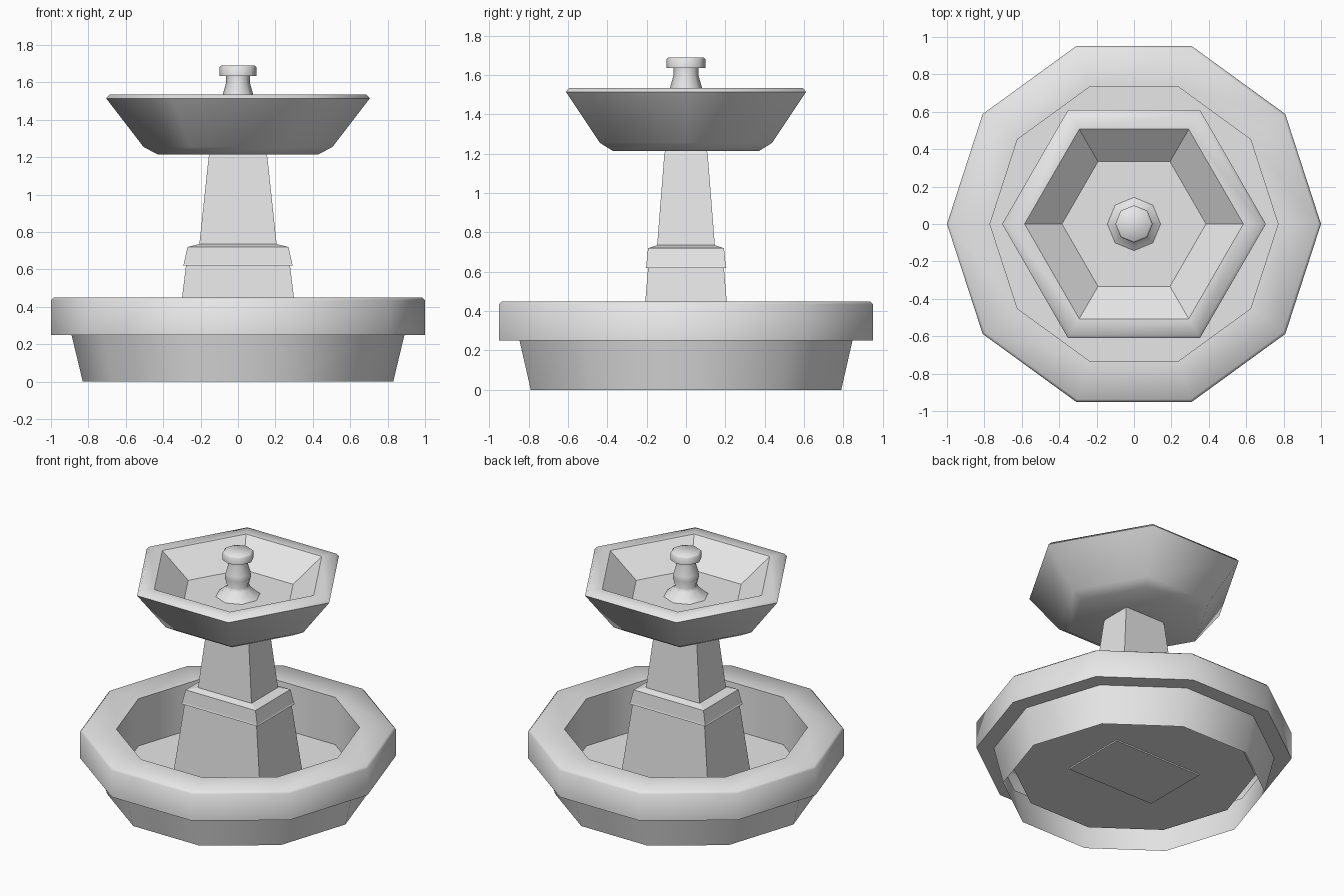
import bpy
import bmesh
from math import cos, sin, pi, radians

if "Cube" in bpy.data.objects:
    bpy.data.objects.remove(bpy.data.objects["Cube"], do_unlink=True)

stone = bpy.data.materials.new("grey_stone")
stone.use_nodes = True
stone.diffuse_color = (0.8, 0.8, 0.8, 1)
stone.node_tree.nodes["Principled BSDF"].inputs["Base Color"].default_value = (0.8, 0.8, 0.8, 1)


def loft(name, rings, cap_bottom, cap_top, smooth):
    """Skin a stack of counter-clockwise rings and close the chosen ends."""
    bm = bmesh.new()
    loops = [[bm.verts.new(p) for p in ring] for ring in rings]
    n = len(loops[0])
    for a, b in zip(loops, loops[1:]):
        for i in range(n):
            j = (i + 1) % n
            bm.faces.new((a[i], a[j], b[j], b[i]))
    if cap_bottom:
        bm.faces.new(loops[0][::-1])
    if cap_top:
        bm.faces.new(loops[-1])
    mesh = bpy.data.meshes.new(name)
    bm.to_mesh(mesh)
    bm.free()
    mesh.materials.append(stone)
    obj = bpy.data.objects.new(name, mesh)
    bpy.context.collection.objects.link(obj)
    if smooth:
        bpy.ops.object.select_all(action='DESELECT')
        obj.select_set(True)
        bpy.context.view_layer.objects.active = obj
        bpy.ops.object.shade_smooth_by_angle(angle=radians(smooth))
    return obj


def turned(name, sides, profile, cap_bottom=True, cap_top=True, smooth=0):
    """Part with a regular polygon plan; profile is (radius, height)."""
    rings = [[(r * cos(2 * pi * i / sides), r * sin(2 * pi * i / sides), z)
              for i in range(sides)] for r, z in profile]
    return loft(name, rings, cap_bottom, cap_top, smooth)


def block(name, profile):
    """Part with a rectangular plan; profile is (half x, half y, height)."""
    rings = [[(-x, -y, z), (x, -y, z), (x, y, z), (-x, y, z)] for x, y, z in profile]
    return loft(name, rings, True, True, 0)


# Ten-sided basin: open foot, overhanging rim, straight inner wall and floor
turned("basin", 10, [(0.83, 0), (0.89, 0.25), (1, 0.25), (1, 0.435), (0.985, 0.45),
                     (0.77, 0.45), (0.77, 0.12)], cap_bottom=False, smooth=60)

# Tapered rectangular pedestal with a collar
block("pedestal_base", [(0.34, 0.235, 0.11), (0.277, 0.192, 0.63)])
block("pedestal_collar", [(0.295, 0.205, 0.62), (0.29, 0.202, 0.63),
                          (0.27, 0.193, 0.72), (0.21, 0.148, 0.735)])
block("pedestal_shaft", [(0.207, 0.147, 0.73), (0.157, 0.11, 1.2), (0.15, 0.105, 1.22)])

# Hexagonal upper bowl: rounded outside, faceted inside
turned("bowl_outside", 6, [(0.43, 1.215), (0.505, 1.255), (0.705, 1.515), (0.685, 1.535),
                           (0.585, 1.535)], cap_top=False, smooth=56)
turned("bowl_inside", 6, [(0.585, 1.535), (0.385, 1.38)], cap_bottom=False)

# Eight-sided finial in the bowl
turned("finial", 8, [(0.155, 1.37), (0.13, 1.39), (0.08, 1.435), (0.07, 1.455), (0.085, 1.51),
                     (0.08, 1.54), (0.063, 1.6), (0.063, 1.635), (0.1, 1.635),
                     (0.1, 1.68), (0.09, 1.69)], smooth=50)
